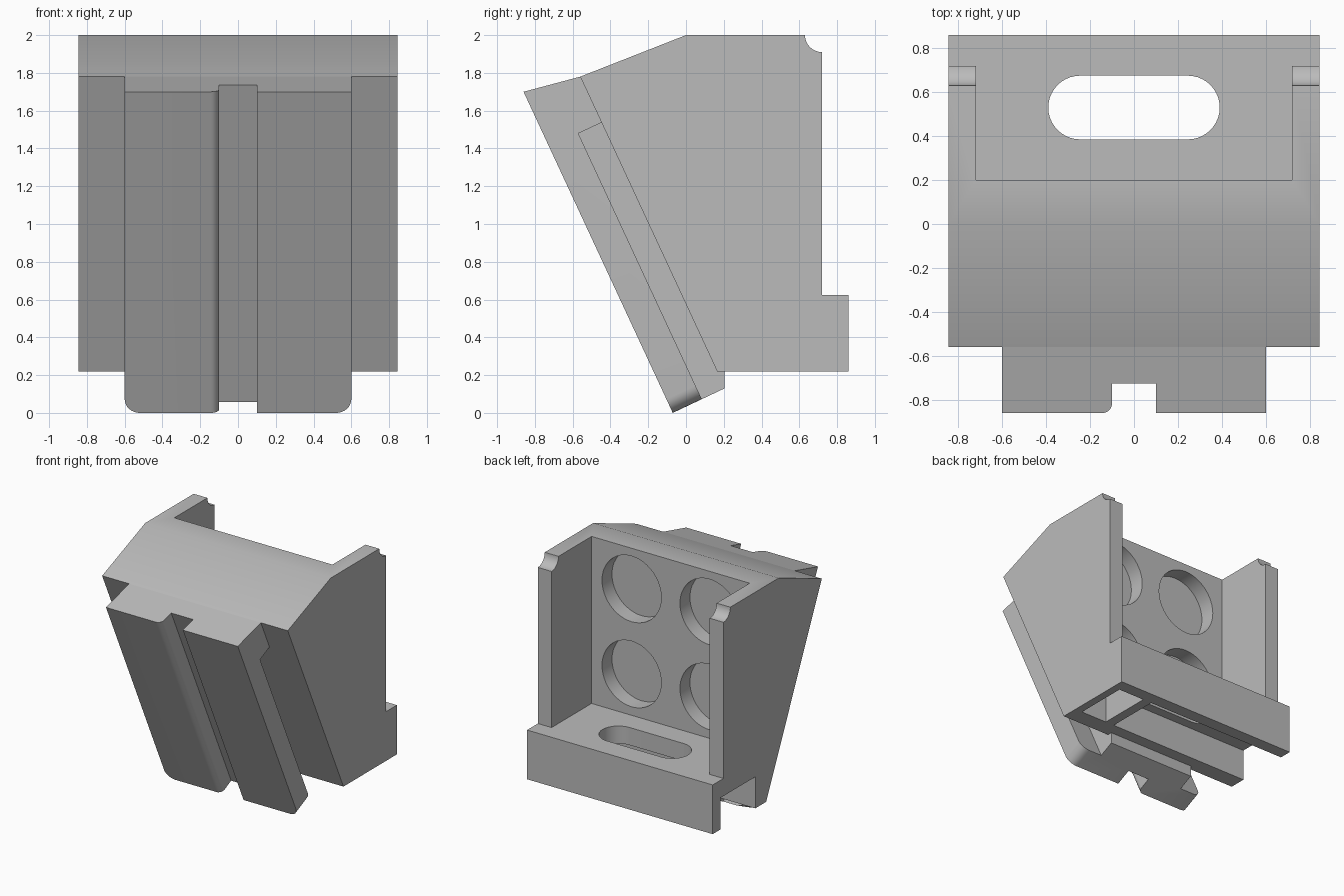
import bpy, bmesh
from math import cos, sin, pi, radians
from mathutils import Vector

if "Cube" in bpy.data.objects:
    bpy.data.objects.remove(bpy.data.objects["Cube"])

grey = bpy.data.materials.new("plain grey")
grey.use_nodes = True
grey.diffuse_color = (0.5, 0.5, 0.5, 1)
grey.node_tree.nodes["Principled BSDF"].inputs["Base Color"].default_value = (0.5, 0.5, 0.5, 1)


# Axis mappings: section (u, v) swept along w
def along_x(u, v, w):
    return Vector((w, u, v))


def along_y(u, v, w):
    return Vector((u, w, v))


def along_z(u, v, w):
    return Vector((u, v, w))


def along_slope(u, v, w):
    """u = x, v = depth behind the slanted front face, w = distance down it."""
    return Vector((u, -0.86 + 0.907 * v + 0.4214 * w, 1.70 + 0.4214 * v - 0.907 * w))


def prism(name, section, place, start, end):
    bm = bmesh.new()
    rings = [[bm.verts.new(place(u, v, w)) for u, v in section] for w in (start, end)]
    bm.faces.new(rings[0])
    bm.faces.new(rings[1])
    n = len(section)
    for i in range(n):
        j = (i + 1) % n
        bm.faces.new((rings[0][i], rings[0][j], rings[1][j], rings[1][i]))
    bmesh.ops.recalc_face_normals(bm, faces=bm.faces[:])
    mesh = bpy.data.meshes.new(name)
    bm.to_mesh(mesh)
    bm.free()
    mesh.materials.append(grey)
    obj = bpy.data.objects.new(name, mesh)
    bpy.context.collection.objects.link(obj)
    return obj


def rect(u0, u1, v0, v1):
    return [(u0, v0), (u1, v0), (u1, v1), (u0, v1)]


def arc(cu, cv, r, a0, a1, steps):
    angles = [radians(a0 + (a1 - a0) * i / steps) for i in range(steps + 1)]
    return [(cu + r * cos(a), cv + r * sin(a)) for a in angles]


def circle(cu, cv, r, steps=48):
    return arc(cu, cv, r, 0, 360, steps)[:-1]


def carve(obj, cutters):
    """Subtract every cutter, bake the result and drop the cutters."""
    for c in cutters:
        c.hide_render = True
        mod = obj.modifiers.new("cut", "BOOLEAN")
        mod.operation = "DIFFERENCE"
        mod.solver = "EXACT"
        mod.object = c
    bpy.context.view_layer.update()
    baked = bpy.data.meshes.new_from_object(obj.evaluated_get(bpy.context.evaluated_depsgraph_get()))
    obj.modifiers.clear()
    obj.data = baked
    for c in cutters:
        bpy.data.objects.remove(c)


def finish(obj):
    bpy.ops.object.select_all(action="DESELECT")
    obj.select_set(True)
    bpy.context.view_layer.objects.active = obj
    bpy.ops.object.shade_smooth_by_angle(angle=radians(30))


# Housing with slanted front and rear lip
housing = prism("housing", [(-0.56, 1.78), (0, 2), (0.72, 2), (0.72, 0.625),
                            (0.86, 0.625), (0.86, 0.22), (0.165, 0.22)],
                along_x, -0.845, 0.845)
cutters = [
    # open bay at the back
    prism("bay", rect(0.2, 1.0, 0.625, 2.2), along_x, -0.72, 0.72),
    # rounded notches on the rear top corners
    prism("corner_notch", circle(0.72, 2.0, 0.09), along_x, -1, 1),
    # underside channel open at one end, and the small pocket beside it
    prism("channel", rect(0.305, 0.755, 0.0, 0.48), along_x, -1, 0.46),
    prism("end_pocket", rect(0.305, 0.755, 0.0, 0.48), along_x, 0.54, 0.78),
    # long slot through the shelf
    prism("shelf_slot", arc(0.245, 0.53, 0.145, -90, 90, 20) + arc(-0.245, 0.53, 0.145, 90, 270, 20),
          along_z, 0.3, 0.9),
]
# round pockets in the bay wall
for x in (-0.355, 0.355):
    for z in (0.965, 1.665):
        cutters.append(prism("round_pocket", circle(x, z, 0.27), along_y, 0.07, 0.4))
carve(housing, cutters)
finish(housing)

# Slanted front rail with rounded lower corners
rail = prism("front_rail", [(-0.86, 1.70), (-0.56, 1.78), (-0.4, 1.7), (0.205, 0.3),
                            (0.205, 0.13), (-0.07, 0)], along_x, -0.6, 0.6)
bm = bmesh.new()
bm.from_mesh(rail.data)
corners = [e for e in bm.edges
           if abs(e.verts[0].co.x - e.verts[1].co.x) < 0.01 and all(v.co.z < 0.15 for v in e.verts)]
bmesh.ops.bevel(bm, geom=corners, offset=0.08, segments=8, profile=0.5, affect="EDGES")
bm.to_mesh(rail.data)
bm.free()

# Central groove with one softened edge, and side undercuts leaving a neck
groove = [(0.1, -0.05), (0.1, 0.137), (-0.1, 0.137)] + arc(-0.145, 0.045, 0.045, 0, -90, 8) + [(-0.145, -0.05)]
cutters = [prism("groove", groove, along_slope, -0.3, 2.2)]
for a, b in ((-0.8, -0.4), (0.4, 0.8)):
    cutters.append(prism("undercut", rect(a, b, 0.17, 0.6), along_slope, 0.322, 2.2))
carve(rail, cutters)
finish(rail)
